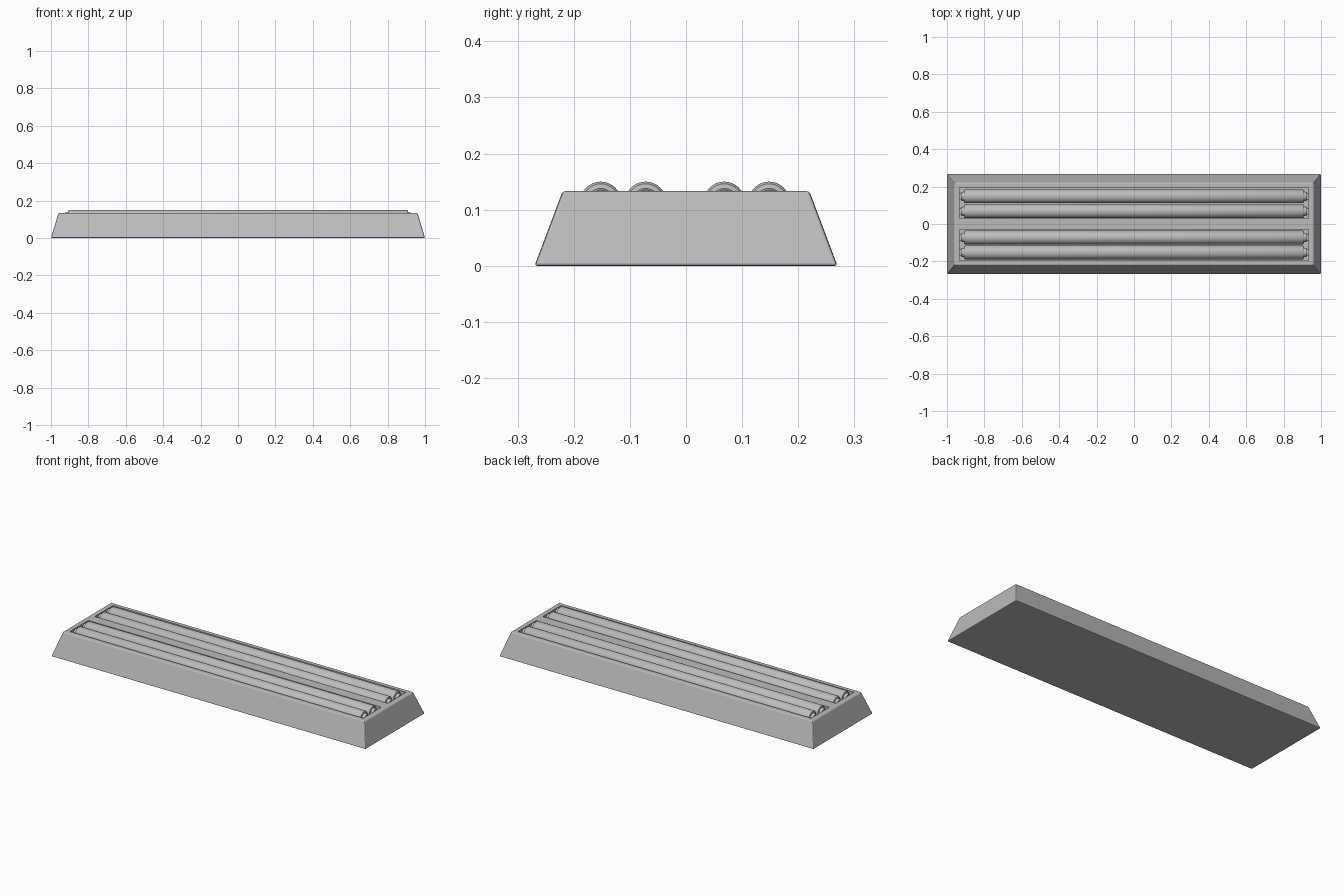
import bpy, bmesh, math
from mathutils import Matrix

cube = bpy.data.objects.get("Cube")
if cube:
    bpy.data.objects.remove(cube, do_unlink=True)

grey = bpy.data.materials.new("neutral grey")
grey.use_nodes = True
colour = (0.5, 0.5, 0.5, 1)
grey.diffuse_color = colour
grey.node_tree.nodes["Principled BSDF"].inputs["Base Color"].default_value = colour


def add_object(name, bm):
    bmesh.ops.recalc_face_normals(bm, faces=bm.faces)
    mesh = bpy.data.meshes.new(name)
    bm.to_mesh(mesh)
    bm.free()
    mesh.materials.append(grey)
    ob = bpy.data.objects.new(name, mesh)
    bpy.context.collection.objects.link(ob)
    return ob


def frustum(name, centre_y, bottom, top):
    """Box whose bottom and top are given as (half x, half y, z)."""
    bm = bmesh.new()
    rings = [[bm.verts.new((sx * hx, centre_y + sy * hy, z))
              for sx, sy in ((-1, -1), (1, -1), (1, 1), (-1, 1))]
             for hx, hy, z in (bottom, top)]
    bm.faces.new(rings[0])
    bm.faces.new(rings[1])
    for i in range(4):
        j = (i + 1) % 4
        bm.faces.new((rings[0][i], rings[0][j], rings[1][j], rings[1][i]))
    return add_object(name, bm)


# Tapered housing with softened edges
housing = frustum("housing", 0, (1, 0.27, 0), (0.96, 0.22, 0.133))
bevel = housing.modifiers.new("soft_edges", "BEVEL")
bevel.width = 0.005
bevel.segments = 2

# Two long trays sunk into the top
for side, y in (("front", -0.112), ("back", 0.112)):
    cutter = frustum(side + "_tray_cutter", y, (0.932, 0.082, 0.07), (0.932, 0.084, 0.2))
    cutter.hide_render = True
    cutter.hide_viewport = True
    cut = housing.modifiers.new(side + "_tray", "BOOLEAN")
    cut.object = cutter
    cut.solver = "EXACT"


# Lathe a profile of (x, radius) points around the lengthwise axis
def lathe(name, profile, y, z, sides=32):
    bm = bmesh.new()
    verts = [bm.verts.new((x, 0, r)) for x, r in profile]
    edges = [bm.edges.new(pair) for pair in zip(verts, verts[1:])]
    bmesh.ops.spin(bm, geom=verts + edges, cent=(0, 0, 0), axis=(1, 0, 0),
                   angle=math.tau, steps=sides, use_duplicate=False)
    bmesh.ops.remove_doubles(bm, verts=bm.verts, dist=0.0001)
    bmesh.ops.translate(bm, verts=bm.verts, vec=(0, y, z))
    ob = add_object(name, bm)
    bpy.ops.object.select_all(action="DESELECT")
    ob.select_set(True)
    bpy.context.view_layer.objects.active = ob
    bpy.ops.object.shade_smooth_by_angle(angle=math.radians(35))
    return ob


# Four tubes with narrower end caps
half = [(0.902, 0.037), (0.908, 0.033), (0.910, 0.025), (0.926, 0.022), (0.926, 0)]
profile = [(-x, r) for x, r in reversed(half)] + half
for i, y in enumerate((-0.152, -0.072, 0.068, 0.148)):
    lathe(f"tube_{i + 1}", profile, y, 0.113)

# Sockets holding the tube ends against the tray walls
for i, y in enumerate((-0.152, -0.072, 0.068, 0.148)):
    for end, sx in (("right", -1), ("left", 1)):
        bm = bmesh.new()
        bmesh.ops.create_cube(bm, size=1, matrix=Matrix.Translation((sx * 0.923, y, 0.092))
                              @ Matrix.Diagonal((0.018, 0.036, 0.05, 1)))
        add_object(f"{end}_socket_{i + 1}", bm)
